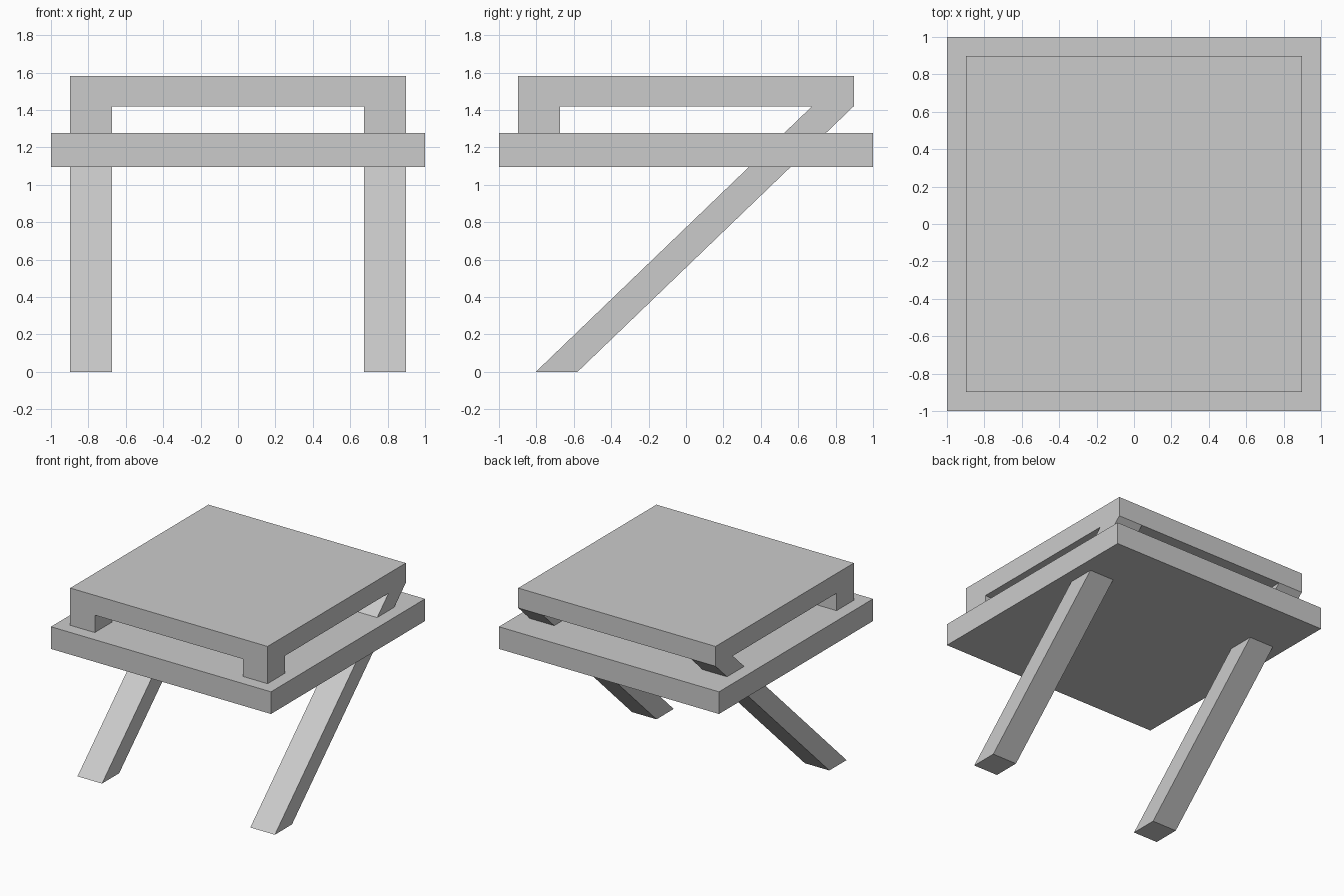
import bpy, bmesh

if "Cube" in bpy.data.objects:
    bpy.data.objects.remove(bpy.data.objects["Cube"])


def prism(name, bottom, top):
    """Solid between two level rectangles, each (x0, x1, y0, y1, z)."""
    bm = bmesh.new()
    rings = []
    for x0, x1, y0, y1, z in (bottom, top):
        rings.append([bm.verts.new(p) for p in
                      ((x0, y0, z), (x1, y0, z), (x1, y1, z), (x0, y1, z))])
    lo, hi = rings
    bm.faces.new(lo[::-1])
    bm.faces.new(hi)
    for i in range(4):
        j = (i + 1) % 4
        bm.faces.new((lo[i], lo[j], hi[j], hi[i]))
    mesh = bpy.data.meshes.new(name)
    bm.to_mesh(mesh)
    bm.free()
    obj = bpy.data.objects.new(name, mesh)
    bpy.context.collection.objects.link(obj)
    return obj


OUT, IN = 0.897, 0.674           # outer and inner faces of the supports
SHELF_LO, SHELF_HI = 1.095, 1.277
TOP_LO, TOP_HI = 1.42, 1.583

# Wide lower slab and smaller upper slab
prism("lower_slab", (-1, 1, -1, 1, SHELF_LO), (-1, 1, -1, 1, SHELF_HI))
prism("upper_slab", (-OUT, OUT, -OUT, OUT, TOP_LO), (-OUT, OUT, -OUT, OUT, TOP_HI))

for side, x0, x1 in (("left", -OUT, -IN), ("right", IN, OUT)):
    # Short upright front post between the slabs
    prism(f"{side}_front_post", (x0, x1, -OUT, -IN, SHELF_HI), (x0, x1, -OUT, -IN, TOP_LO))
    # Slanted leg running from the front foot up through the lower slab
    prism(f"{side}_slanted_leg", (x0, x1, -0.803, -0.58, 0), (x0, x1, IN, OUT, TOP_LO))
